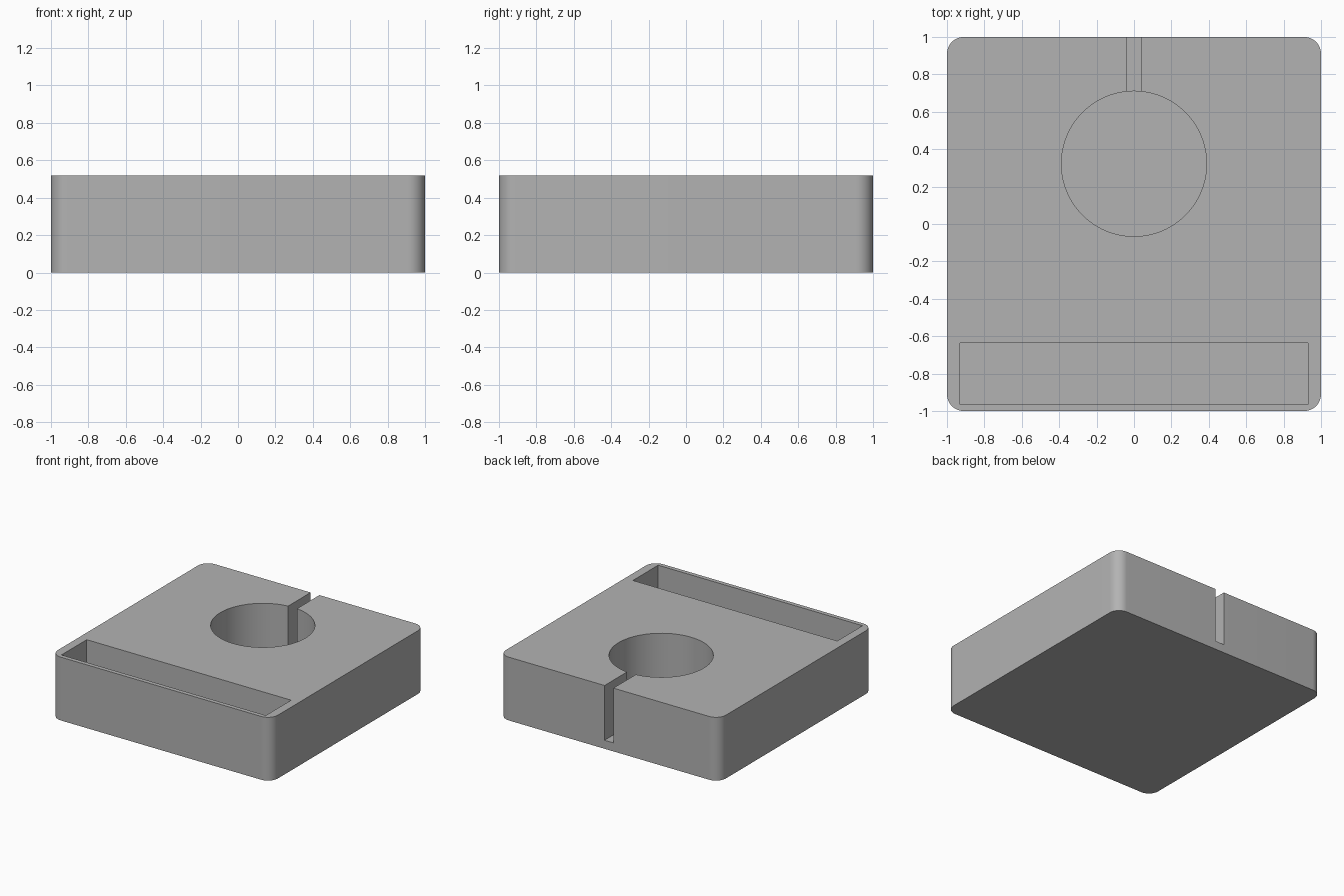
import bpy, bmesh, math

cube = bpy.data.objects.get("Cube")
if cube:
    bpy.data.objects.remove(cube, do_unlink=True)

HEIGHT = 0.52
FLOOR = 0.07

grey = bpy.data.materials.new("plain_grey")
grey.use_nodes = True
colour = (0.45, 0.45, 0.45, 1)
grey.diffuse_color = colour
grey.node_tree.nodes["Principled BSDF"].inputs["Base Color"].default_value = colour


def prism(name, points, z0, z1):
    """Extrude a closed outline between two heights."""
    bm = bmesh.new()
    face = bm.faces.new([bm.verts.new((x, y, z0)) for x, y in points])
    top = bmesh.ops.extrude_face_region(bm, geom=[face])["geom"]
    bmesh.ops.translate(bm, vec=(0, 0, z1 - z0),
                        verts=[v for v in top if isinstance(v, bmesh.types.BMVert)])
    bmesh.ops.recalc_face_normals(bm, faces=bm.faces)
    mesh = bpy.data.meshes.new(name)
    bm.to_mesh(mesh)
    bm.free()
    mesh.materials.append(grey)
    obj = bpy.data.objects.new(name, mesh)
    bpy.context.collection.objects.link(obj)
    return obj


def rectangle(x0, x1, y0, y1):
    return [(x0, y0), (x1, y0), (x1, y1), (x0, y1)]


def arc(cx, cy, r, start, sweep, steps):
    angles = [math.radians(start + sweep * i / steps) for i in range(steps + 1)]
    return [(cx + r * math.cos(a), cy + r * math.sin(a)) for a in angles]


# Block with rounded vertical corners
radius = 0.09
inner = 1 - radius
outline = []
for i, (sx, sy) in enumerate([(1, 1), (-1, 1), (-1, -1), (1, -1)]):
    outline += arc(sx * inner, sy * inner, radius, 90 * i, 90, 12)
base = prism("base_block", outline, 0, HEIGHT)

# Round pocket, cable slot to the back, and front tray
cutters = [
    prism("round_pocket_cutter", arc(0, 0.322, 0.388, 0, 360, 96)[:-1], FLOOR - 0.02, 1),
    prism("cable_slot_cutter", rectangle(-0.04, 0.04, 0.4, 1.2), FLOOR, 1),
    prism("front_tray_cutter", rectangle(-0.929, 0.929, -0.965, -0.637), FLOOR, 1),
]
bpy.context.view_layer.objects.active = base
for cutter in cutters:
    cut = base.modifiers.new(cutter.name, "BOOLEAN")
    cut.operation = "DIFFERENCE"
    cut.solver = "EXACT"
    cut.object = cutter
    bpy.ops.object.modifier_apply(modifier=cut.name)
    bpy.data.objects.remove(cutter, do_unlink=True)

# Smooth the curved walls, keep the rims sharp
bpy.ops.object.select_all(action="DESELECT")
base.select_set(True)
bpy.ops.object.shade_smooth_by_angle(angle=math.radians(30))
